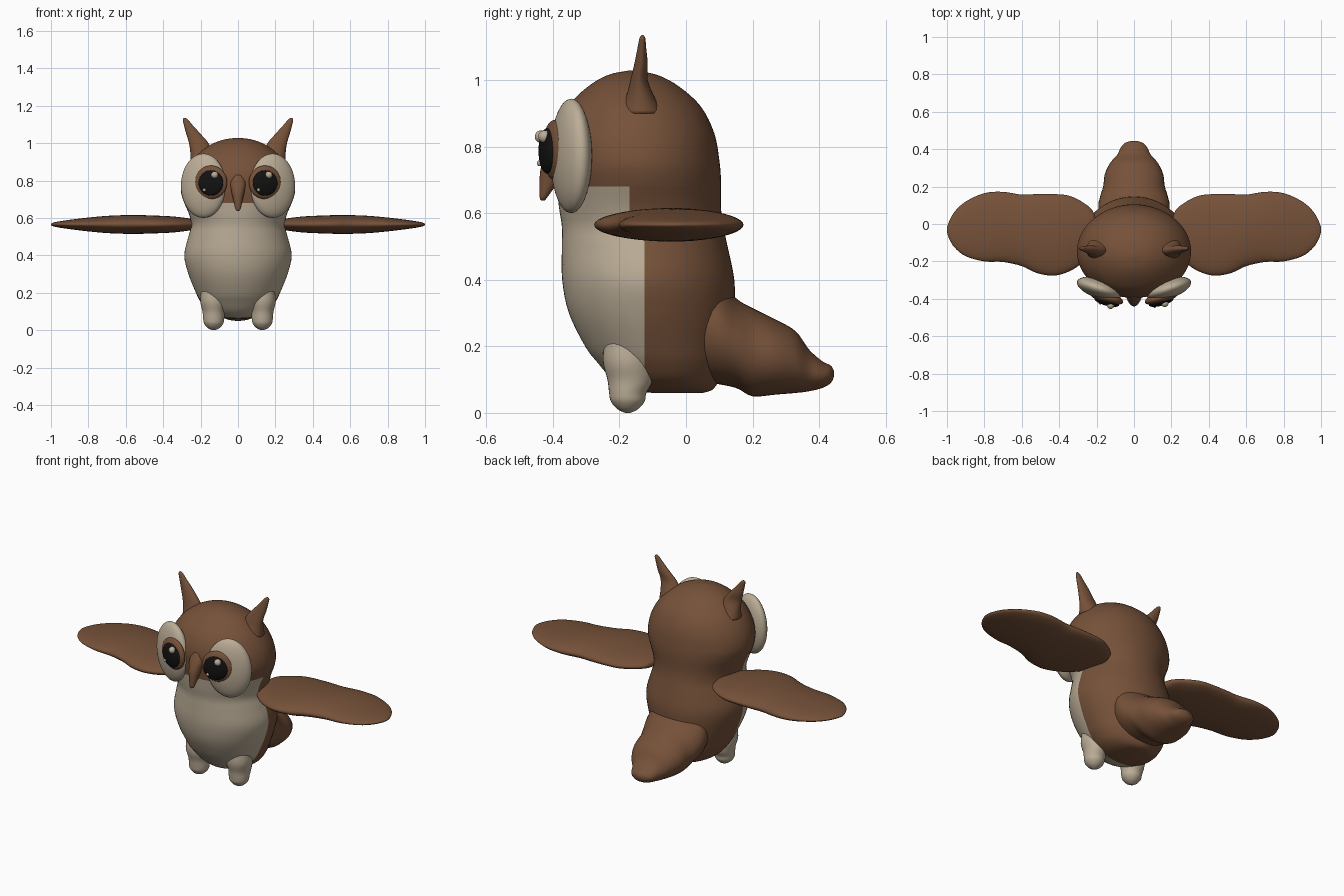
import bpy
import bmesh
from math import sin, cos, pi, radians
from mathutils import Matrix, Vector

cube = bpy.data.objects.get("Cube")
if cube:
    bpy.data.objects.remove(cube, do_unlink=True)


def make_material(name, colour):
    mat = bpy.data.materials.new(name)
    mat.use_nodes = True
    mat.diffuse_color = (*colour, 1)
    mat.node_tree.nodes["Principled BSDF"].inputs["Base Color"].default_value = (*colour, 1)
    return mat


BROWN = make_material("feather brown", (.18, .083, .041))
CREAM = make_material("belly cream", (.50, .42, .31))
BLACK = make_material("pupil black", (.006, .006, .006))


def finish(bm, name, *materials):
    """Turn a bmesh into a smooth-shaded object."""
    bmesh.ops.recalc_face_normals(bm, faces=bm.faces[:])
    for face in bm.faces:
        face.smooth = True
    mesh = bpy.data.meshes.new(name)
    bm.to_mesh(mesh)
    bm.free()
    for mat in materials:
        mesh.materials.append(mat)
    obj = bpy.data.objects.new(name, mesh)
    bpy.context.collection.objects.link(obj)
    return obj


def smooth_sections(sections, steps):
    """Catmull-Rom interpolation between the given cross-sections."""
    rows = [Vector(s) for s in sections]
    result = []
    for i in range(len(rows) - 1):
        b, c = rows[i], rows[i + 1]
        a = rows[max(i - 1, 0)]
        d = rows[min(i + 2, len(rows) - 1)]
        for k in range(steps):
            t = k / steps
            result.append(b + (c - a) * (t / 2)
                          + (a * 2 - b * 5 + c * 4 - d) * (t * t / 2)
                          + (b * 3 - a - c * 3 + d) * (t ** 3 / 2))
    return result + [rows[-1]]


def loft(sections, order, side=1, sides=40, steps=4):
    """Skin ellipses; each section is (along, centre a, radius a, low b, high b).
    The order names the world axes of along, a and b."""
    bm = bmesh.new()
    rings = []
    for along, centre, radius, low, high in smooth_sections(sections, steps):
        ring = []
        for i in range(sides):
            angle = 2 * pi * i / sides
            place = {order[0]: along,
                     order[1]: centre + radius * cos(angle),
                     order[2]: (low + high) / 2 + (high - low) / 2 * sin(angle)}
            ring.append(bm.verts.new((side * place["x"], place["y"], place["z"])))
        rings.append(ring)
    for lower, upper in zip(rings, rings[1:]):
        for i in range(sides):
            j = (i + 1) % sides
            bm.faces.new((lower[i], lower[j], upper[j], upper[i]))
    bm.faces.new(rings[0])
    bm.faces.new(rings[-1])
    return bm


def ellipsoid(name, centre, radii, turn, mat):
    bm = bmesh.new()
    transform = (Matrix.Translation(centre) @ Matrix.Rotation(turn, 4, "Z")
                 @ Matrix.Diagonal((*radii, 1)) @ Matrix.Rotation(pi / 2, 4, "X"))
    bmesh.ops.create_uvsphere(bm, u_segments=40, v_segments=24, radius=1, matrix=transform)
    return finish(bm, name, mat)


# Body and head in one skin
body = loft([
    (.06, 0, .02, -.1, .05),
    (.07, 0, .10, -.17, .08),
    (.10, 0, .16, -.22, .10),
    (.15, 0, .20, -.265, .12),
    (.2, 0, .225, -.303, .13),
    (.3, 0, .265, -.352, .145),
    (.4, 0, .287, -.372, .145),
    (.5, 0, .265, -.373, .125),
    (.56, 0, .25, -.373, .112),
    (.62, 0, .262, -.382, .105),
    (.7, 0, .295, -.39, .105),
    (.76, 0, .305, -.395, .1),
    (.84, 0, .285, -.39, .085),
    (.92, 0, .235, -.355, .045),
    (.98, 0, .165, -.295, -.02),
    (1.015, 0, .09, -.235, -.085),
    (1.028, 0, .015, -.175, -.15),
], "zxy", sides=64)

# Cream belly and chin, cut cleanly along the colour borders
CHIN, SHOULDER = .68, .58
BELLY_EDGE, CHIN_EDGE = -.125, -.17
for axis, level in (("z", CHIN), ("z", SHOULDER), ("y", BELLY_EDGE), ("y", CHIN_EDGE)):
    normal = Vector((0, axis == "y", axis == "z"))
    bmesh.ops.bisect_plane(body, geom=body.verts[:] + body.edges[:] + body.faces[:],
                           plane_co=normal * level, plane_no=normal)
for face in body.faces:
    spot = face.calc_center_median()
    edge = CHIN_EDGE if spot.z > SHOULDER else BELLY_EDGE
    face.material_index = int(spot.z < CHIN and spot.y < edge)
finish(body, "body", BROWN, CREAM)

# Tail
finish(loft([
    (-.05, 0, .15, .12, .5),
    (.08, 0, .19, .09, .42),
    (.15, 0, .18, .075, .345),
    (.2, 0, .165, .05, .315),
    (.27, 0, .155, .055, .28),
    (.33, 0, .125, .06, .245),
    (.37, 0, .09, .065, .19),
    (.41, 0, .07, .075, .155),
    (.435, 0, .045, .09, .142),
    (.445, 0, .01, .11, .125),
], "yxz"), "tail", BROWN)

# Beak
finish(loft([
    (.638, 0, .005, -.435, -.425),
    (.65, 0, .015, -.44, -.415),
    (.7, 0, .026, -.44, -.38),
    (.74, 0, .035, -.435, -.36),
    (.79, 0, .04, -.415, -.36),
    (.83, 0, .02, -.395, -.36),
], "zxy", sides=24), "beak", BROWN)

WING = [
    (.2, .565, .01, -.05, 0),
    (.22, .565, .025, -.14, .07),
    (.28, .565, .035, -.21, .12),
    (.35, .565, .043, -.255, .152),
    (.43, .565, .047, -.276, .16),
    (.52, .565, .05, -.262, .16),
    (.6, .565, .05, -.225, .157),
    (.7, .565, .046, -.203, .172),
    (.8, .565, .037, -.2, .165),
    (.9, .565, .025, -.172, .12),
    (.96, .565, .016, -.125, .065),
    (.99, .565, .009, -.075, .01),
    (1, .565, .003, -.04, -.02),
]
EAR = [
    (.9, .185, .07, -.2, -.07),
    (.95, .195, .06, -.18, -.095),
    (1, .21, .052, -.167, -.115),
    (1.05, .239, .038, -.155, -.115),
    (1.1, .268, .022, -.145, -.12),
    (1.125, .281, .014, -.14, -.122),
    (1.135, .285, .004, -.134, -.128),
]
LEG = [
    (0, .13, .008, -.183, -.167),
    (.012, .13, .032, -.207, -.143),
    (.035, .13, .051, -.226, -.124),
    (.06, .13, .056, -.231, -.119),
    (.1, .13, .06, -.236, -.1),
    (.16, .13, .072, -.25, -.1),
    (.25, .13, .06, -.24, -.12),
]

for label, side in (("left", 1), ("right", -1)):
    # Wings, ears and legs
    finish(loft(WING, "xzy", side), label + "_wing", BROWN)
    finish(loft(EAR, "zxy", side, sides=28), label + "_ear", BROWN)
    finish(loft(LEG, "zxy", side, sides=32), label + "_leg", CREAM)

    # Eyes: cream surround, brown iris, black pupil
    turn = radians(15) * side
    eye_x = .145 * side
    ellipsoid(label + "_eye_surround", (.185 * side, -.345, .772), (.125, .052, .172),
              radians(18) * side, CREAM)
    ellipsoid(label + "_iris", (eye_x, -.395, .79), (.09, .03, .09), turn, BROWN)
    ellipsoid(label + "_pupil", (eye_x, -.417, .787), (.068, .02, .068), turn, BLACK)

    # Glints sit on the same side of both eyes
    for kind, shift, height, size in (("large", .02, .83, .019), ("small", -.035, .75, .009)):
        depth = -.43 + sin(turn) * shift
        ellipsoid(f"{label}_{kind}_glint", (eye_x + shift, depth, height), (size,) * 3, 0, CREAM)
